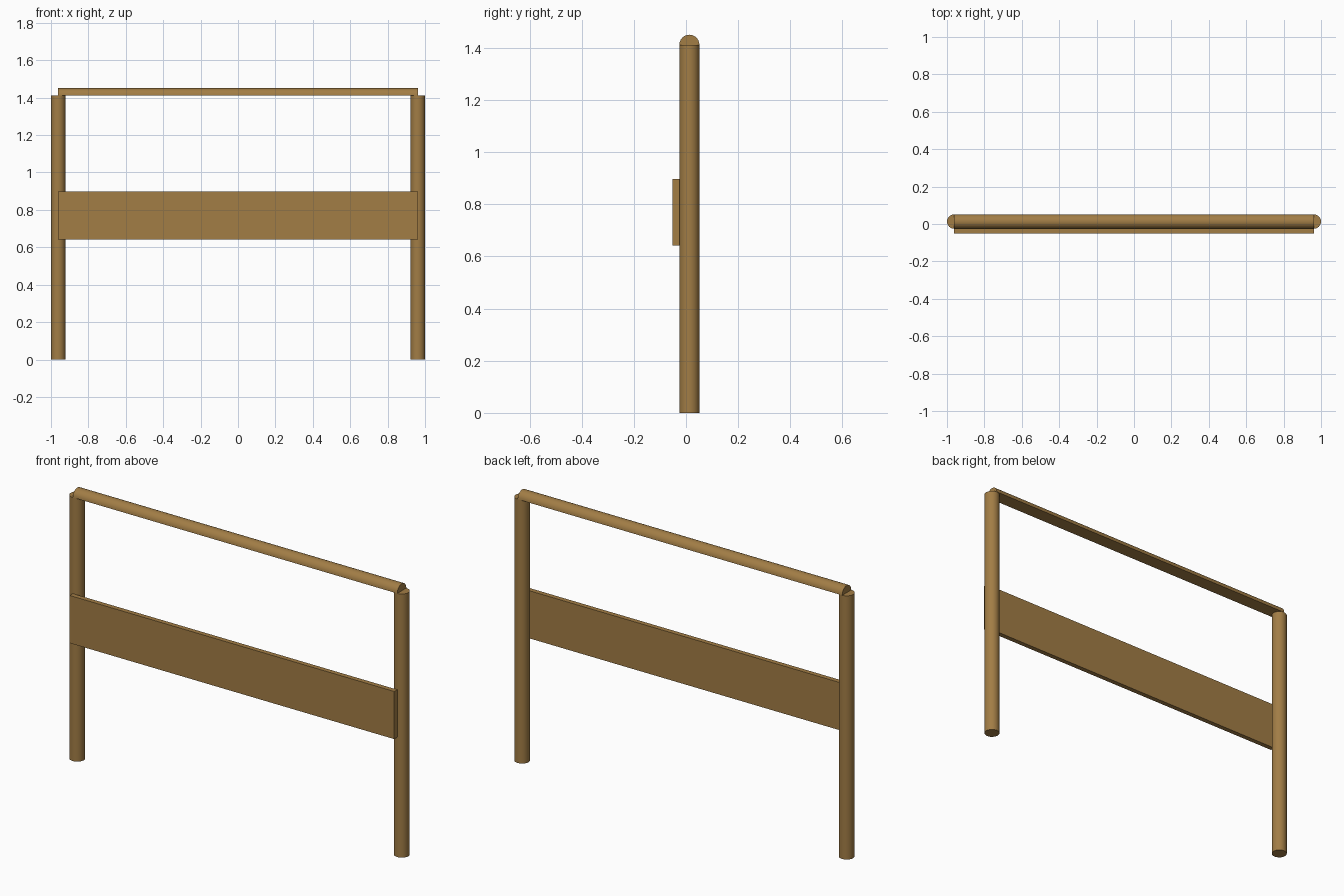
import bpy, bmesh, math

if "Cube" in bpy.data.objects:
    bpy.data.objects.remove(bpy.data.objects["Cube"])

R = 0.0385        # log radius
CX = 0.9615       # post centre distance from the middle
CY = 0.013        # post centre depth
TOP = 1.412       # post height
SIDES = 24

wood = bpy.data.materials.new("brown wood")
wood.diffuse_color = (0.36, 0.205, 0.06, 1)
wood.use_nodes = True
wood.node_tree.nodes["Principled BSDF"].inputs["Base Color"].default_value = wood.diffuse_color


def extrude_profile(name, points, offset, smooth=True):
    """Make a closed solid by sweeping a flat outline along an offset."""
    bm = bmesh.new()
    face = bm.faces.new([bm.verts.new(p) for p in points])
    out = bmesh.ops.extrude_face_region(bm, geom=[face], use_keep_orig=True)
    moved = [v for v in out["geom"] if isinstance(v, bmesh.types.BMVert)]
    bmesh.ops.translate(bm, verts=moved, vec=offset)
    bmesh.ops.recalc_face_normals(bm, faces=bm.faces)
    mesh = bpy.data.meshes.new(name)
    bm.to_mesh(mesh)
    bm.free()
    mesh.materials.append(wood)
    ob = bpy.data.objects.new(name, mesh)
    bpy.context.collection.objects.link(ob)
    if smooth:
        bpy.ops.object.select_all(action='DESELECT')
        ob.select_set(True)
        bpy.context.view_layer.objects.active = ob
        bpy.ops.object.shade_smooth_by_angle(angle=math.radians(35))
    return ob


# Round upright posts
for name, x in (("left_post", -CX), ("right_post", CX)):
    ring = [(x + R * math.cos(2 * math.pi * i / SIDES),
             CY + R * math.sin(2 * math.pi * i / SIDES), 0) for i in range(SIDES)]
    extrude_profile(name, ring, (0, 0, TOP))

# Half-round top rail, flat side down on the posts
half = [(-CX, CY + R * math.cos(math.pi * i / 12),
         TOP + R * math.sin(math.pi * i / 12)) for i in range(13)]
extrude_profile("top_rail", half, (2 * CX, 0, 0))

# Flat plank fixed to the front of the posts
y0, y1, z0, z1 = -0.0515, CY - R, 0.642, 0.897
plank = [(-CX, y0, z0), (-CX, y1, z0), (-CX, y1, z1), (-CX, y0, z1)]
extrude_profile("front_plank", plank, (2 * CX, 0, 0), smooth=False)
